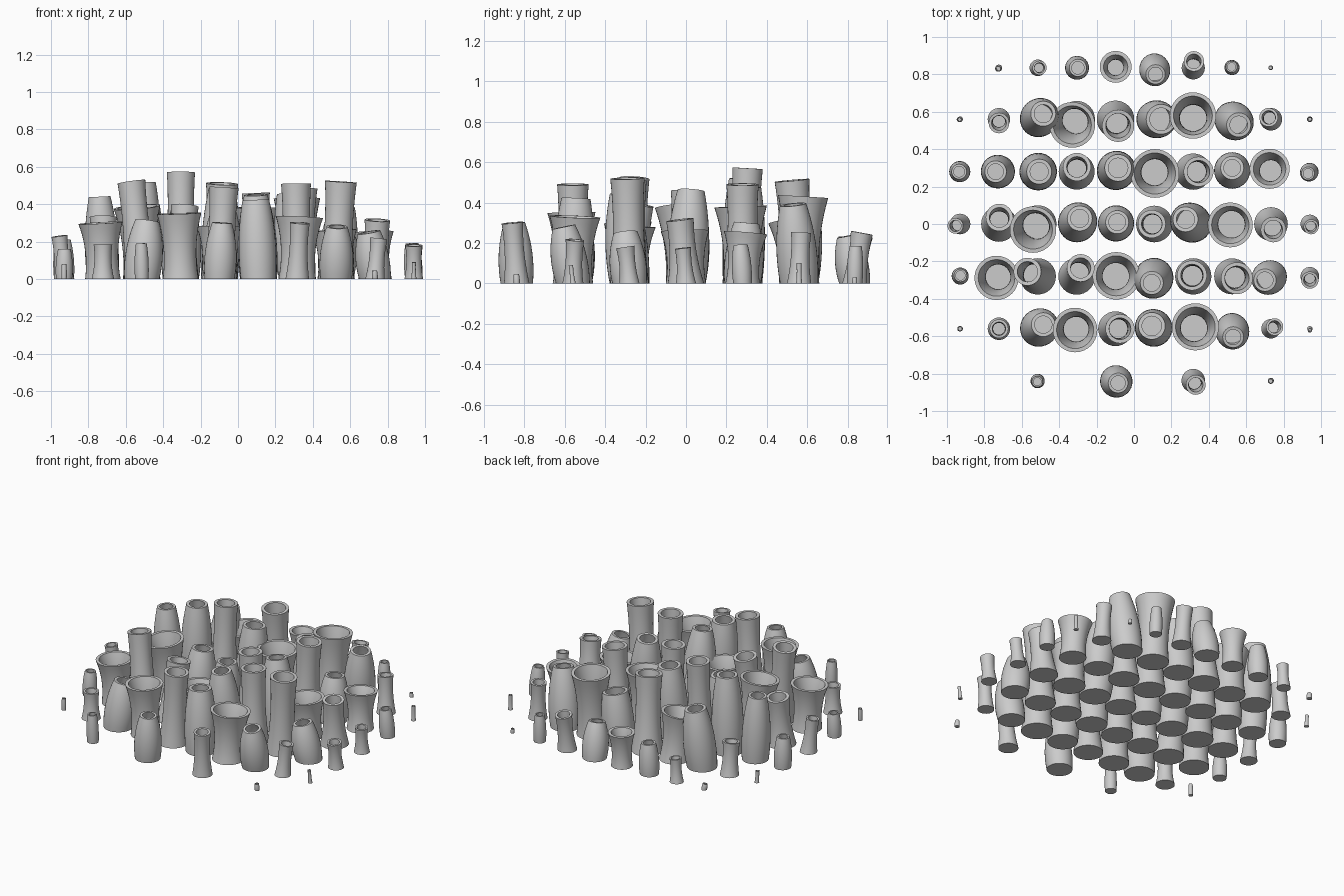
import bpy, bmesh, math

SEG, STEPS = 32, 10
COLS = [-0.93 + 0.2078 * i for i in range(10)]
SHAPE = {'F': 'flared_cup', 'B': 'barrel_tube', 'W': 'waisted_tube'}


def radius(kind, r0, r1, t):
    # quadratic profile through base, middle and rim radius
    m = {'F': 0.93 * r0, 'B': 0.62 * r0 + 0.5 * r1, 'W': 0.42 * (r0 + r1)}[kind]
    if kind == 'B':
        m = max(m, r0 * 1.04)
    return r0 * (1 - t) * (1 - 2 * t) + 4 * m * t * (1 - t) + r1 * t * (2 * t - 1)


def tube(kind, bx, by, r0, tx, ty, r1, h):
    # hollow leaning tube: outer wall up, rim, inner wall down, floor
    bm = bmesh.new()
    lx, ly = tx - bx, ty - by
    wall = min(0.02, 0.28 * r1)

    def ring(t, inset):
        r = radius(kind, r0, r1, t) - inset
        vs = []
        for k in range(SEG):
            a = 2 * math.pi * k / SEG
            px, py = r * math.cos(a), r * math.sin(a)
            dz = -1.3 * t * (px * lx + py * ly) / h
            vs.append(bm.verts.new((bx + lx * t + px, by + ly * t + py, h * t + dz)))
        return vs

    rings = [ring(i / STEPS, 0) for i in range(STEPS + 1)]
    rings += [ring(1 - 0.9 * i / STEPS, wall) for i in range(STEPS + 1)]
    for a, b in zip(rings, rings[1:]):
        for k in range(SEG):
            n = (k + 1) % SEG
            bm.faces.new((a[k], a[n], b[n], b[k]))
    bm.faces.new(rings[0][::-1])
    bm.faces.new(rings[-1])
    me = bpy.data.meshes.new(SHAPE[kind])
    bm.to_mesh(me)
    bm.free()
    ob = bpy.data.objects.new(SHAPE[kind], me)
    bpy.context.collection.objects.link(ob)
    ob.select_set(True)
    bpy.context.view_layer.objects.active = ob


def row(y, first, *tubes):
    # each tube: shape, base radius, rim x, rim y, rim radius, height
    for i, t in enumerate(tubes):
        if t:
            kind, r0, tx, ty, r1, h = t
            tube(kind, COLS[first + i], y, r0, tx, ty, r1, h)


# rows of tubes from back to front
row(0.835, 1,
    ('B', .017, -.727, .83, .015, .04), ('W', .044, -.505, .835, .038, .16),
    ('B', .06, -.30, .835, .046, .21), ('F', .068, -.098, .84, .085, .23),
    ('B', .077, .115, .80, .052, .235), ('W', .062, .32, .87, .054, .25),
    ('B', .038, .522, .84, .03, .185), ('B', .012, .73, .835, .01, .03))
row(0.56, 0,
    ('W', .015, -.935, .558, .013, .08), ('W', .06, -.722, .54, .055, .22),
    ('B', .095, -.485, .59, .067, .40), ('F', .098, -.33, .53, .122, .31),
    ('W', .10, -.085, .525, .086, .51), ('B', .096, .145, .56, .08, .34),
    ('F', .10, .315, .58, .124, .43), ('B', .094, .56, .53, .065, .39),
    ('W', .06, .72, .57, .05, .25), ('W', .015, .94, .56, .013, .10))
row(0.28, 0,
    ('B', .053, -.935, .28, .04, .21), ('B', .084, -.74, .28, .058, .44),
    ('B', .094, -.507, .28, .067, .52), ('W', .096, -.305, .305, .075, .57),
    ('B', .097, -.085, .30, .072, .48), ('F', .10, .112, .27, .13, .38),
    ('W', .097, .345, .28, .08, .49), ('B', .09, .525, .30, .062, .30),
    ('F', .085, .725, .295, .107, .25), ('B', .046, .93, .27, .035, .19))
row(0.0, 0,
    ('W', .055, -.955, -.01, .042, .23), ('W', .095, -.72, .035, .073, .33),
    ('F', .10, -.54, -.03, .124, .385), ('B', .097, -.29, .03, .067, .37),
    ('B', .09, -.09, .01, .062, .34), ('W', .098, .095, 0, .075, .46),
    ('B', .098, .275, .025, .067, .46), ('F', .10, .515, -.005, .12, .26),
    ('W', .09, .745, -.03, .068, .315), ('W', .05, .947, -.015, .04, .175))
row(-0.28, 0,
    ('B', .043, -.928, -.275, .034, .16), ('F', .095, -.735, -.288, .118, .30),
    ('W', .097, -.57, -.255, .074, .52), ('W', .098, -.285, -.235, .074, .39),
    ('F', .10, -.095, -.277, .127, .28), ('B', .098, .095, -.315, .062, .45),
    ('W', .097, .31, -.275, .08, .51), ('W', .096, .55, -.29, .085, .52),
    ('B', .085, .70, -.30, .06, .25), ('W', .05, .94, -.30, .046, .18))
row(-0.56, 0,
    ('B', .014, -.93, -.56, .012, .08), ('W', .06, -.722, -.56, .05, .185),
    ('B', .094, -.485, -.538, .064, .31), ('F', .095, -.315, -.567, .119, .35),
    ('W', .093, -.075, -.56, .078, .49), ('B', .094, .095, -.545, .072, .42),
    ('F', .10, .328, -.55, .126, .33), ('B', .084, .53, -.605, .056, .28),
    ('W', .052, .752, -.55, .046, .215), ('W', .014, .94, -.57, .011, .09))
row(-0.838, 2,
    ('B', .036, -.517, -.843, .029, .19), None, ('B', .08, -.085, -.85, .053, .30),
    None, ('W', .063, .33, -.86, .053, .30), None, ('B', .015, .73, -.84, .013, .045))

# smooth walls, crisp rims
bpy.ops.object.shade_smooth_by_angle(angle=math.radians(40))
